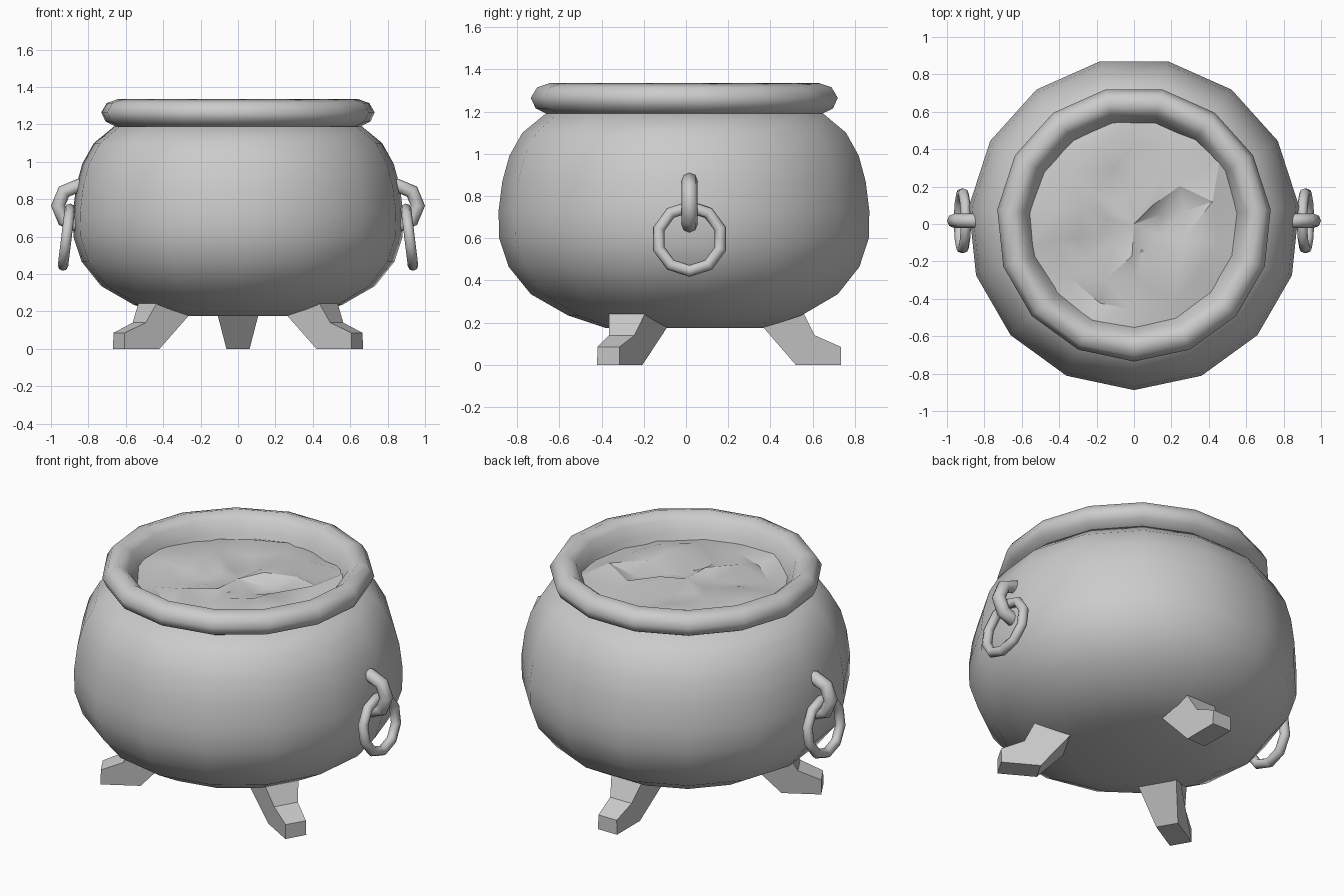
import bpy, bmesh, math, random
from mathutils import Vector, Matrix

if "Cube" in bpy.data.objects:
    bpy.data.objects.remove(bpy.data.objects["Cube"])

random.seed(7)
SIDES = 15


def finish(name, bm, smooth_angle=None):
    bmesh.ops.recalc_face_normals(bm, faces=bm.faces)
    me = bpy.data.meshes.new(name)
    bm.to_mesh(me)
    bm.free()
    ob = bpy.data.objects.new(name, me)
    bpy.context.collection.objects.link(ob)
    if smooth_angle:
        bpy.ops.object.select_all(action='DESELECT')
        ob.select_set(True)
        bpy.context.view_layer.objects.active = ob
        bpy.ops.object.shade_smooth_by_angle(angle=math.radians(smooth_angle))
    return ob


def ring_verts(bm, r, z, n=SIDES):
    return [bm.verts.new((r * math.cos(a), r * math.sin(a), z))
            for a in (-math.pi / 2 + 2 * math.pi * i / n for i in range(n))]


def bridge(bm, a, b):
    n = len(a)
    for i in range(n):
        j = (i + 1) % n
        bm.faces.new((a[i], a[j], b[j], b[i]))


def lathe(name, profile, closed=False, angle=50):
    bm = bmesh.new()
    rings = [ring_verts(bm, r, z) for r, z in profile]
    for a, b in zip(rings, rings[1:]):
        bridge(bm, a, b)
    if closed:
        bridge(bm, rings[-1], rings[0])
    else:
        bm.faces.new(rings[0])
        bm.faces.new(rings[-1])
    return finish(name, bm, angle)


def torus(name, R, r, n, m, matrix):
    # ring lying in local XY, first vertex on +X
    bm = bmesh.new()
    rings = []
    for i in range(n):
        a = 2 * math.pi * i / n
        d = Vector((math.cos(a), math.sin(a), 0))
        rings.append([bm.verts.new(d * (R + r * math.cos(b)) + Vector((0, 0, r * math.sin(b))))
                      for b in (2 * math.pi * k / m for k in range(m))])
    for i in range(n):
        bridge(bm, rings[i], rings[(i + 1) % n])
    bm.transform(matrix)
    return finish(name, bm, 60)


# Pot body: outer wall up, inner wall back down
outer = [(0.38, 0.175), (0.56, 0.235), (0.735, 0.335), (0.84, 0.465), (0.885, 0.6),
         (0.888, 0.73), (0.87, 0.87), (0.837, 0.99), (0.775, 1.10), (0.665, 1.19)]
inner = [(r - 0.04, z + (0.04 if z < 0.4 else 0)) for r, z in reversed(outer)]
lathe("pot_body", outer + inner)

# Rim: rolled collar with an inward sloping inner wall
lathe("rim", [(0.645, 1.335), (0.705, 1.315), (0.735, 1.265), (0.712, 1.215), (0.66, 1.19),
              (0.56, 1.14), (0.535, 1.16), (0.565, 1.235), (0.595, 1.295)], closed=True, angle=70)

# Bubbling contents: coarse wavy disc tucked into the rim
bm = bmesh.new()
centre = bm.verts.new((0, 0, 1.22))
rings = []
for k, n_r in enumerate((0.15, 0.3, 0.44, 0.59)):
    ring = ring_verts(bm, n_r, 1.215, 14)
    for v in ring:
        amp = 0.035 if k < 3 else 0.03
        v.co += Vector((random.uniform(-.03, .03) * (k < 3), random.uniform(-.03, .03) * (k < 3),
                        random.uniform(-amp, amp)))
    rings.append(ring)
for i in range(14):
    bm.faces.new((centre, rings[0][i], rings[0][(i + 1) % 14]))
for a, b in zip(rings, rings[1:]):
    bridge(bm, a, b)
bmesh.ops.triangulate(bm, faces=bm.faces)
finish("contents", bm, 35)

# Three feet: side profile as (radius, z, half width), extruded across
foot = [(0.52, 0, 0.062), (0.735, 0, 0.062), (0.735, 0.085, 0.06), (0.61, 0.14, 0.07),
        (0.555, 0.25, 0.10), (0.40, 0.25, 0.11), (0.36, 0.185, 0.11)]
for i, deg in enumerate((90, 210, 330)):
    bm = bmesh.new()
    sides = [[bm.verts.new((r, s * w, z)) for r, z, w in foot] for s in (-1, 1)]
    bridge(bm, sides[0], sides[1])
    for s in sides:
        bm.faces.new(s)
    bm.transform(Matrix.Rotation(math.radians(deg), 4, 'Z'))
    finish(f"foot_{i + 1}", bm)

# Lugs and hanging rings on both sides
for label, s in (("right", 1), ("left", -1)):
    mirror = Matrix.Diagonal((s, 1, 1, 1))
    lug = Matrix.Translation((0.855, 0.017, 0.765)) @ Matrix.Rotation(math.pi / 2, 4, 'X')
    torus(f"{label}_lug", 0.107, 0.038, 8, 8, mirror @ lug)
    hang = (Matrix.Translation((0.917, 0.017, 0.597)) @ Matrix.Rotation(math.radians(-7), 4, 'Y')
            @ Matrix.Rotation(math.pi / 2, 4, 'Y'))
    torus(f"{label}_ring", 0.153, 0.028, 10, 8, mirror @ hang)
